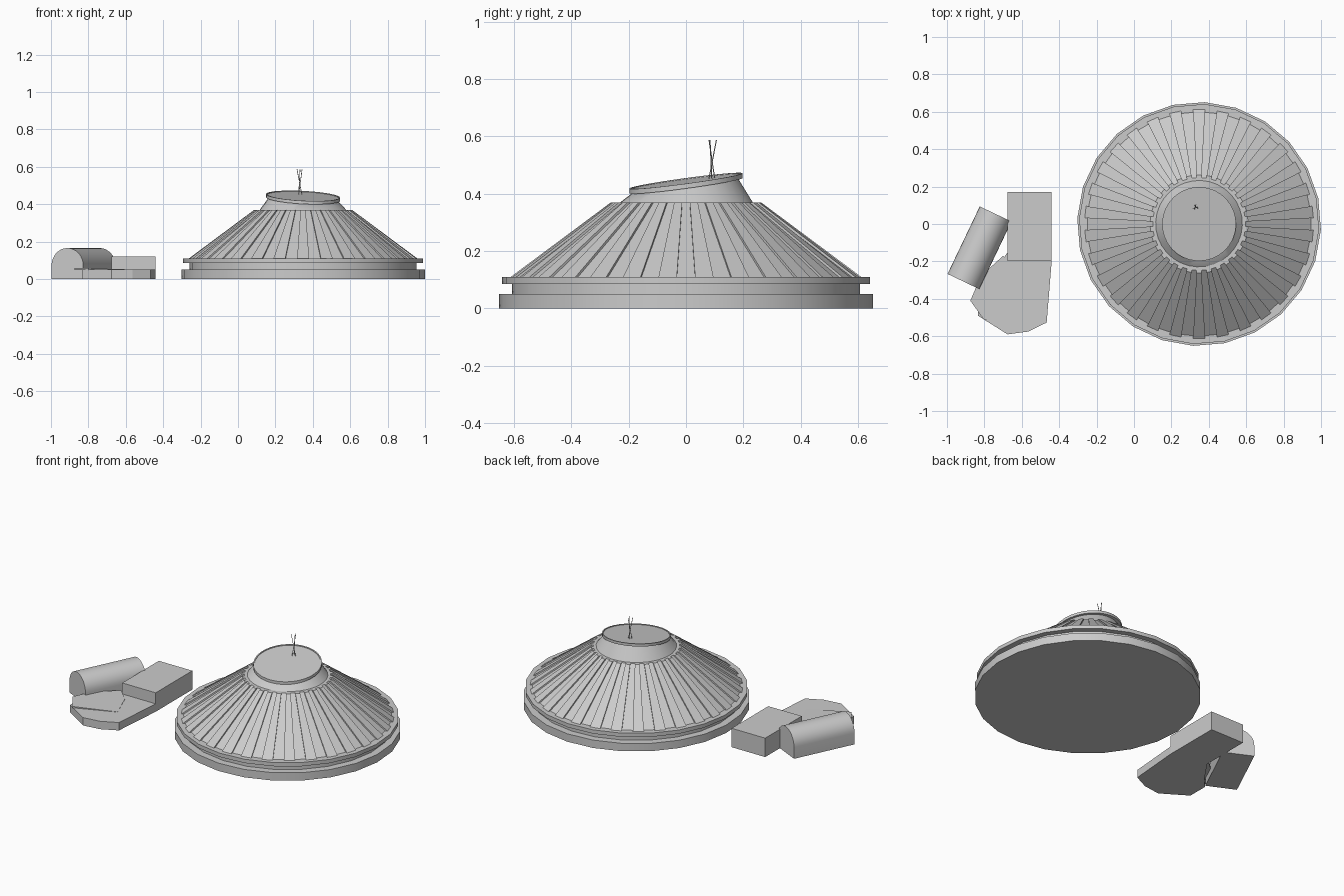
import bpy, bmesh, math
from mathutils import Vector, Matrix

cube = bpy.data.objects.get("Cube")
if cube:
    bpy.data.objects.remove(cube, do_unlink=True)

grey = bpy.data.materials.new("light grey")
grey.use_nodes = True
grey.diffuse_color = (0.6, 0.6, 0.6, 1)
grey.node_tree.nodes["Principled BSDF"].inputs["Base Color"].default_value = (0.6, 0.6, 0.6, 1)

CX = 0.348  # axis of the round hall


def finish(name, bm, smooth=False):
    bmesh.ops.recalc_face_normals(bm, faces=bm.faces)
    mesh = bpy.data.meshes.new(name)
    bm.to_mesh(mesh)
    bm.free()
    mesh.materials.append(grey)
    ob = bpy.data.objects.new(name, mesh)
    bpy.context.collection.objects.link(ob)
    if smooth:
        bpy.ops.object.select_all(action="DESELECT")
        ob.select_set(True)
        bpy.context.view_layer.objects.active = ob
        bpy.ops.object.shade_smooth_by_angle(angle=math.radians(30))
    return ob


def loft(name, rings, smooth=False):
    """Closed skin through rings of points, capped at both ends."""
    bm = bmesh.new()
    loops = [[bm.verts.new(p) for p in ring] for ring in rings]
    n = len(loops[0])
    for a, b in zip(loops, loops[1:]):
        for i in range(n):
            j = (i + 1) % n
            bm.faces.new((a[i], a[j], b[j], b[i]))
    bm.faces.new(loops[0])
    bm.faces.new(loops[-1])
    return finish(name, bm, smooth)


def circle(r, z, n=24, turn=-2.7):
    return [(CX + r * math.cos(t), r * math.sin(t), z)
            for t in (math.radians(turn) + math.tau * i / n for i in range(n))]


def prism(name, outline, z0, z1, smooth=False):
    return loft(name, [[(x, y, z) for x, y in outline] for z in (z0, z1)], smooth)


# Round hall: plinth, recessed wall, eave
for name, r, z0, z1 in (("plinth", 0.652, 0, 0.05), ("wall", 0.607, 0.05, 0.086),
                        ("eave", 0.642, 0.086, 0.11)):
    loft(name, [circle(r, z0), circle(r, z1)], True)


# Conical roof with raised tapering ribs
def ribbed(r, z, depth, count=30):
    pts = []
    for k in range(count):
        mid = math.tau * k / count - math.pi / 2
        for turn, d in ((-3, depth), (-3, 0), (3, 0), (3, depth)):
            t = mid + math.radians(turn)
            pts.append((CX + (r - d) * math.cos(t), (r - d) * math.sin(t), z))
    return pts


loft("ribbed_roof", [ribbed(0.612, 0.11, 0.014), ribbed(0.262, 0.37, 0.014)])


# Neck and slanted cap
def slanted(r, z, n=32):
    return [(x, y, z + 0.135 * y - 0.05 * (x - CX)) for x, y, _ in circle(r, z, n)]


loft("neck", [circle(0.236, 0.365, 32), slanted(0.18, 0.432)], True)
loft("cap", [slanted(0.198, 0.428), slanted(0.198, 0.445), slanted(0.191, 0.445),
             slanted(0.191, 0.441)], True)


# Mast of crossed leaning rods
def rod(name, a, b, r=0.0018):
    a, b = Vector(a), Vector(b)
    bm = bmesh.new()
    turn = (b - a).to_track_quat("Z", "Y").to_matrix().to_4x4()
    bmesh.ops.create_cone(bm, cap_ends=True, segments=6, radius1=r, radius2=r,
                          depth=(b - a).length, matrix=Matrix.Translation((a + b) / 2) @ turn)
    finish(name, bm)


for k in range(3):
    t = math.tau * k / 3
    foot = (0.33 + 0.012 * math.cos(t), 0.09 + 0.012 * math.sin(t), 0.45)
    tip = (0.33 - 0.016 * math.cos(t + 0.4), 0.09 - 0.016 * math.sin(t + 0.4), 0.587)
    rod("mast_rod_%d" % (k + 1), foot, tip)

# Side buildings: box block and low faceted annex
prism("box_block", [(-0.675, -0.197), (-0.44, -0.197), (-0.44, 0.17), (-0.675, 0.17)], 0, 0.12)
prism("low_annex", [(-0.44, -0.197), (-0.467, -0.527), (-0.565, -0.575), (-0.676, -0.59),
                    (-0.835, -0.49), (-0.835, -0.36), (-0.78, -0.3), (-0.675, -0.15)], 0, 0.05)

# Canopy plate sinking into the annex roof
canopy = [(-0.80, -0.515), (-0.555, -0.415), (-0.62, -0.25), (-0.70, -0.17),
          (-0.82, -0.28), (-0.875, -0.41)]
loft("canopy", [[(x, y, 0.049 + z - 0.03 * (x + 0.555)) for x, y in canopy] for z in (-0.009, 0.002)])

# Barrel-vaulted shed
axis = Vector((0.43, 0.9, 0)).normalized()
side = Vector((axis.y, -axis.x, 0))
centre = Vector((-0.826, -0.127, 0))
R = 0.094
arch = [(-R, 0), (R, 0)] + [(R * math.cos(math.pi * i / 16), 0.072 + R * math.sin(math.pi * i / 16))
                            for i in range(17)]
loft("vaulted_shed", [[centre + axis * e + side * u + Vector((0, 0, v)) for u, v in arch]
                      for e in (-0.2, 0.2)], True)
